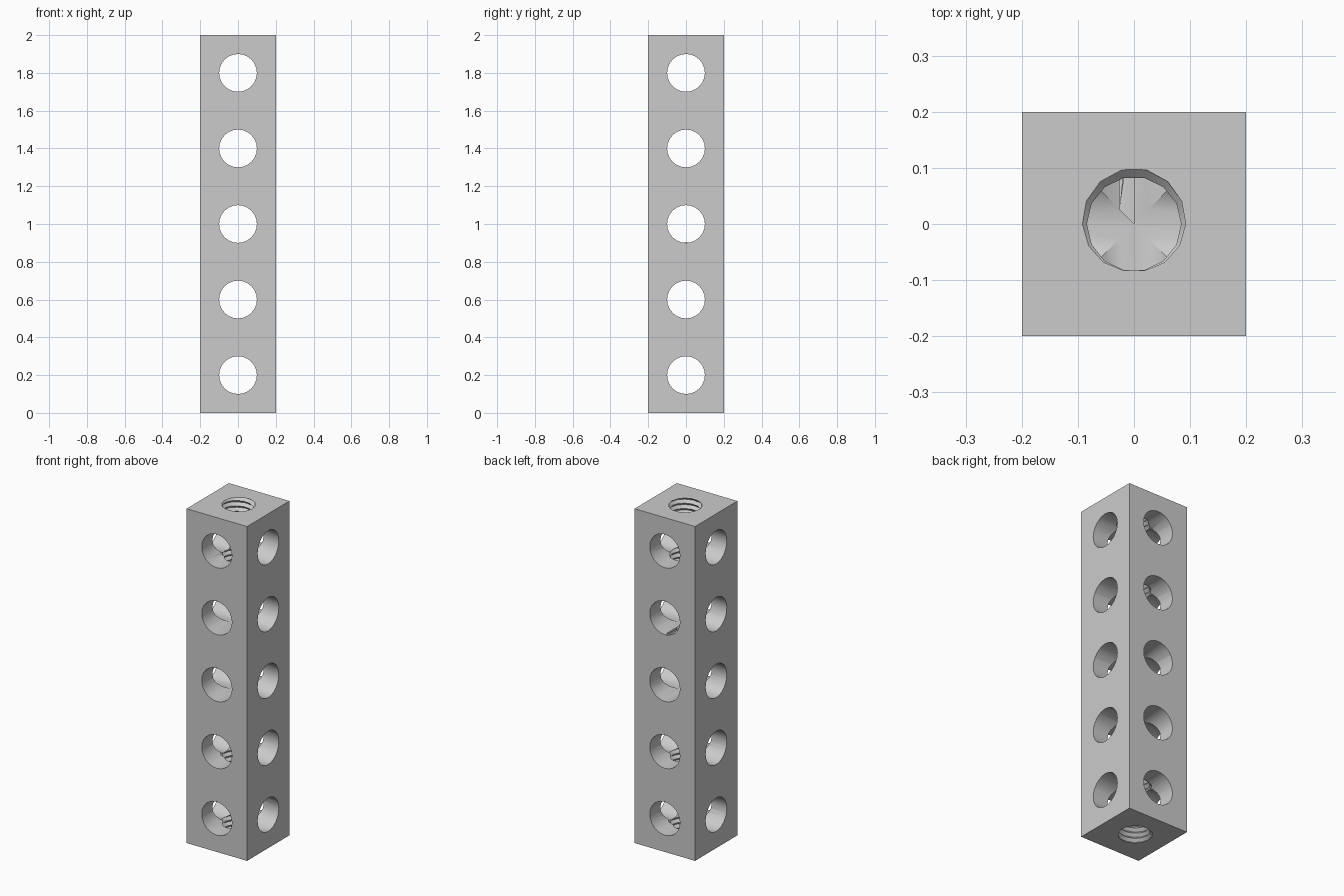
import bpy, bmesh, math
from mathutils import Matrix

if "Cube" in bpy.data.objects:
    bpy.data.objects.remove(bpy.data.objects["Cube"], do_unlink=True)

HALF, HEIGHT, HOLE_R = 0.2, 2.0, 0.1
HOLE_Z = [0.2, 0.6, 1.0, 1.4, 1.8]
CREST_R, ROOT_R, PITCH, SIDES = 0.084, 0.1, 0.032, 14

grey = bpy.data.materials.new("light grey metal")
grey.use_nodes = True
grey.diffuse_color = (0.6, 0.6, 0.6, 1)
grey.node_tree.nodes["Principled BSDF"].inputs["Base Color"].default_value = (0.6, 0.6, 0.6, 1)


def make_object(name, bm):
    bmesh.ops.recalc_face_normals(bm, faces=bm.faces[:])
    mesh = bpy.data.meshes.new(name)
    bm.to_mesh(mesh)
    bm.free()
    mesh.materials.append(grey)
    obj = bpy.data.objects.new(name, mesh)
    bpy.context.collection.objects.link(obj)
    return obj


def cross_hole(axis, z):
    """Cylinder cutter lying along the x or y axis."""
    bm = bmesh.new()
    bmesh.ops.create_cone(bm, cap_ends=True, segments=24, radius1=HOLE_R,
                          radius2=HOLE_R, depth=HALF * 2 + 0.1)
    turn = Matrix.Rotation(math.pi / 2, 4, "Y" if axis == "x" else "X")
    bmesh.ops.transform(bm, matrix=Matrix.Translation((0, 0, z)) @ turn, verts=bm.verts[:])
    return make_object("cross_hole_cutter", bm)


def thread(z0, z1):
    """Closed screw-shaped cutter made from a crest helix and a root helix."""
    bm = bmesh.new()
    count = int((z1 - z0) / PITCH * SIDES)

    def helix(radius, lift):
        return [bm.verts.new((radius * math.cos(2 * math.pi * i / SIDES),
                              radius * math.sin(2 * math.pi * i / SIDES),
                              z0 + lift + PITCH * i / SIDES)) for i in range(count)]

    crest, root = helix(CREST_R, 0), helix(ROOT_R, PITCH / 2)
    for i in range(count - 1):
        bm.faces.new((crest[i], crest[i + 1], root[i + 1], root[i]))
        j = i + SIDES
        if j + 1 < count:
            bm.faces.new((root[i], root[i + 1], crest[j + 1], crest[j]))
    # close both ends with a fan
    rim = [e for e in bm.edges if e.is_boundary]
    low, high = bm.verts.new((0, 0, z0 + 0.01)), bm.verts.new((0, 0, z1))
    for edge in rim:
        a, b = edge.verts
        bm.faces.new((a, b, low if a.co.z < (z0 + z1) / 2 else high))
    return make_object("thread_cutter", bm)


# square bar
bm = bmesh.new()
bmesh.ops.create_cube(bm, size=1)
bmesh.ops.transform(bm, matrix=Matrix.Translation((0, 0, HEIGHT / 2))
                    @ Matrix.Diagonal((HALF * 2, HALF * 2, HEIGHT, 1)), verts=bm.verts[:])
bar = make_object("drilled_bar", bm)

# threaded bores from each end to the second crossing, then cross holes both ways
cutters = [thread(-0.06, 0.6), thread(1.4, 2.08)]
cutters += [cross_hole(axis, z) for axis in "xy" for z in HOLE_Z]

bpy.ops.object.select_all(action="DESELECT")
bpy.context.view_layer.objects.active = bar
bar.select_set(True)
for cutter in cutters:
    cutter.hide_render = True
    mod = bar.modifiers.new("cut", "BOOLEAN")
    mod.operation, mod.solver, mod.object = "DIFFERENCE", "EXACT", cutter
    bpy.ops.object.modifier_apply(modifier=mod.name)
    bpy.data.objects.remove(cutter, do_unlink=True)

bpy.ops.object.shade_smooth_by_angle(angle=math.radians(30))
